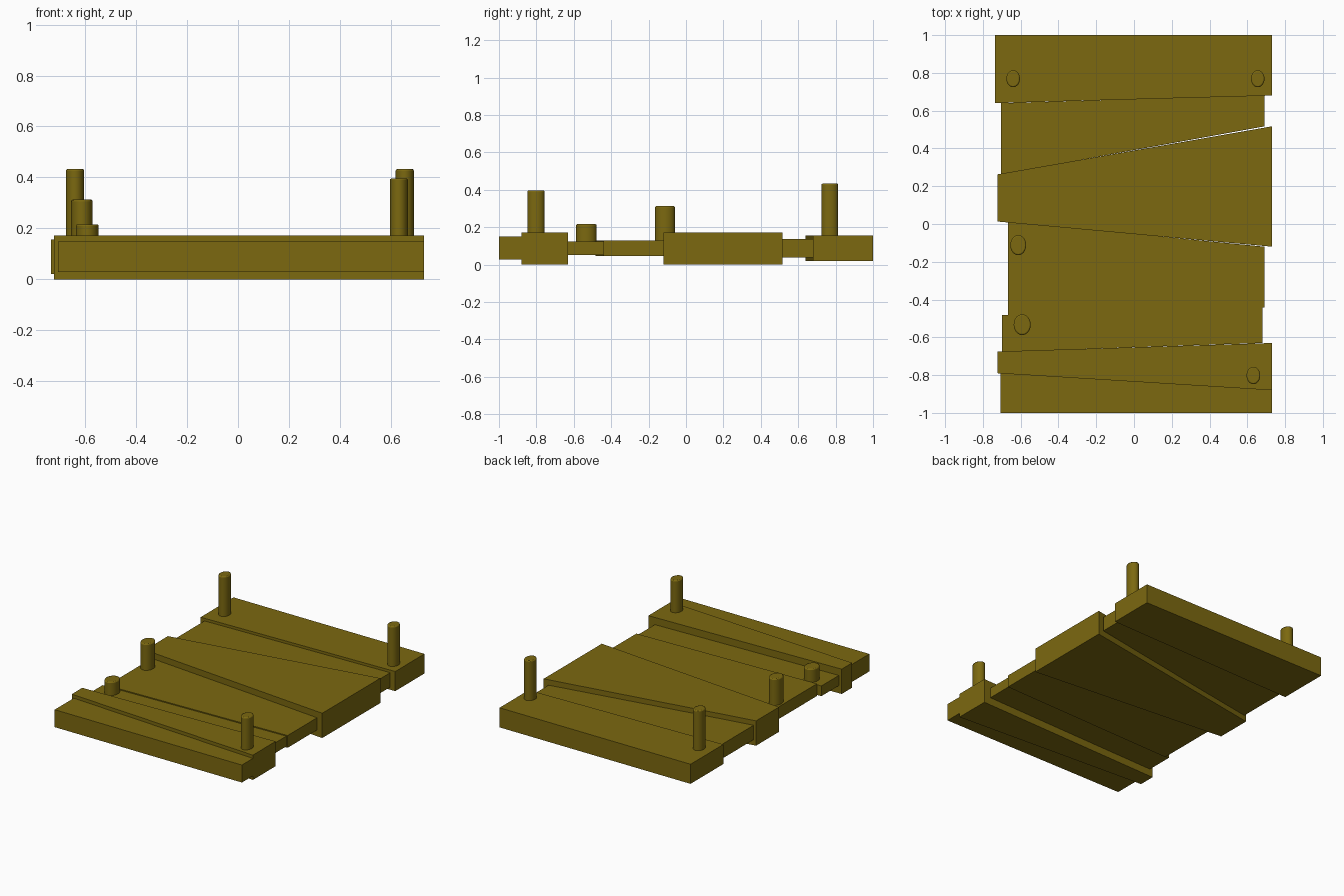
import bpy, bmesh
from math import cos, sin, pi, radians

if "Cube" in bpy.data.objects:
    bpy.data.objects.remove(bpy.data.objects["Cube"])

wood = bpy.data.materials.new("ochre_wood")
wood.diffuse_color = (0.2, 0.14, 0.005, 1)
wood.use_nodes = True
wood.node_tree.nodes["Principled BSDF"].inputs["Base Color"].default_value = wood.diffuse_color


def finish(name, bm):
    bmesh.ops.recalc_face_normals(bm, faces=bm.faces)
    mesh = bpy.data.meshes.new(name)
    bm.to_mesh(mesh)
    bm.free()
    mesh.materials.append(wood)
    obj = bpy.data.objects.new(name, mesh)
    bpy.context.collection.objects.link(obj)
    return obj


def prism(name, outline, z0, z1):
    bm = bmesh.new()
    face = bm.faces.new([bm.verts.new((x, y, z0)) for x, y in outline])
    ext = bmesh.ops.extrude_face_region(bm, geom=[face], use_keep_orig=True)
    verts = [v for v in ext["geom"] if isinstance(v, bmesh.types.BMVert)]
    bmesh.ops.translate(bm, verts=verts, vec=(0, 0, z1 - z0))
    return finish(name, bm)


# Slanted seams between planks, back to front: (y at left end, y at right end)
seams = [(1, 1), (0.64, 0.68), (0.263, 0.517), (0.013, -0.12),
         (-0.483, -0.442), (-0.675, -0.63), (-0.79, -0.88), (-1, -1)]

# Planks: left x, right x, bottom z, top z
planks = [(-0.735, 0.73, 0.02, 0.156), (-0.705, 0.692, 0.038, 0.138),
          (-0.722, 0.73, 0, 0.172), (-0.667, 0.69, 0.045, 0.13),
          (-0.70, 0.68, 0.052, 0.123), (-0.722, 0.73, 0, 0.172),
          (-0.706, 0.73, 0.028, 0.149)]
for i, (x0, x1, z0, z1) in enumerate(planks):
    (bl, br), (fl, fr) = seams[i], seams[i + 1]
    prism(f"plank_{i + 1}", [(x0, fl), (x1, fr), (x1, br), (x0, bl)], z0, z1)

# Oval pegs with a softened rim: x, y, x radius, y radius, top z
pegs = [(-0.64, 0.769, 0.036, 0.045, 0.433), (0.655, 0.769, 0.036, 0.045, 0.433),
        (-0.613, -0.112, 0.042, 0.053, 0.313), (-0.592, -0.533, 0.045, 0.055, 0.216),
        (0.632, -0.802, 0.036, 0.046, 0.396)]
for i, (x, y, rx, ry, top) in enumerate(pegs):
    ring = [(x + rx * cos(a * pi / 16), y + ry * sin(a * pi / 16)) for a in range(32)]
    peg = prism(f"peg_{i + 1}", ring, 0.07, top)
    bevel = peg.modifiers.new("rim", "BEVEL")
    bevel.width, bevel.segments = 0.007, 2
    bevel.limit_method, bevel.angle_limit = "ANGLE", radians(60)
    bpy.ops.object.select_all(action="DESELECT")
    peg.select_set(True)
    bpy.context.view_layer.objects.active = peg
    bpy.ops.object.shade_smooth_by_angle(angle=radians(50))
